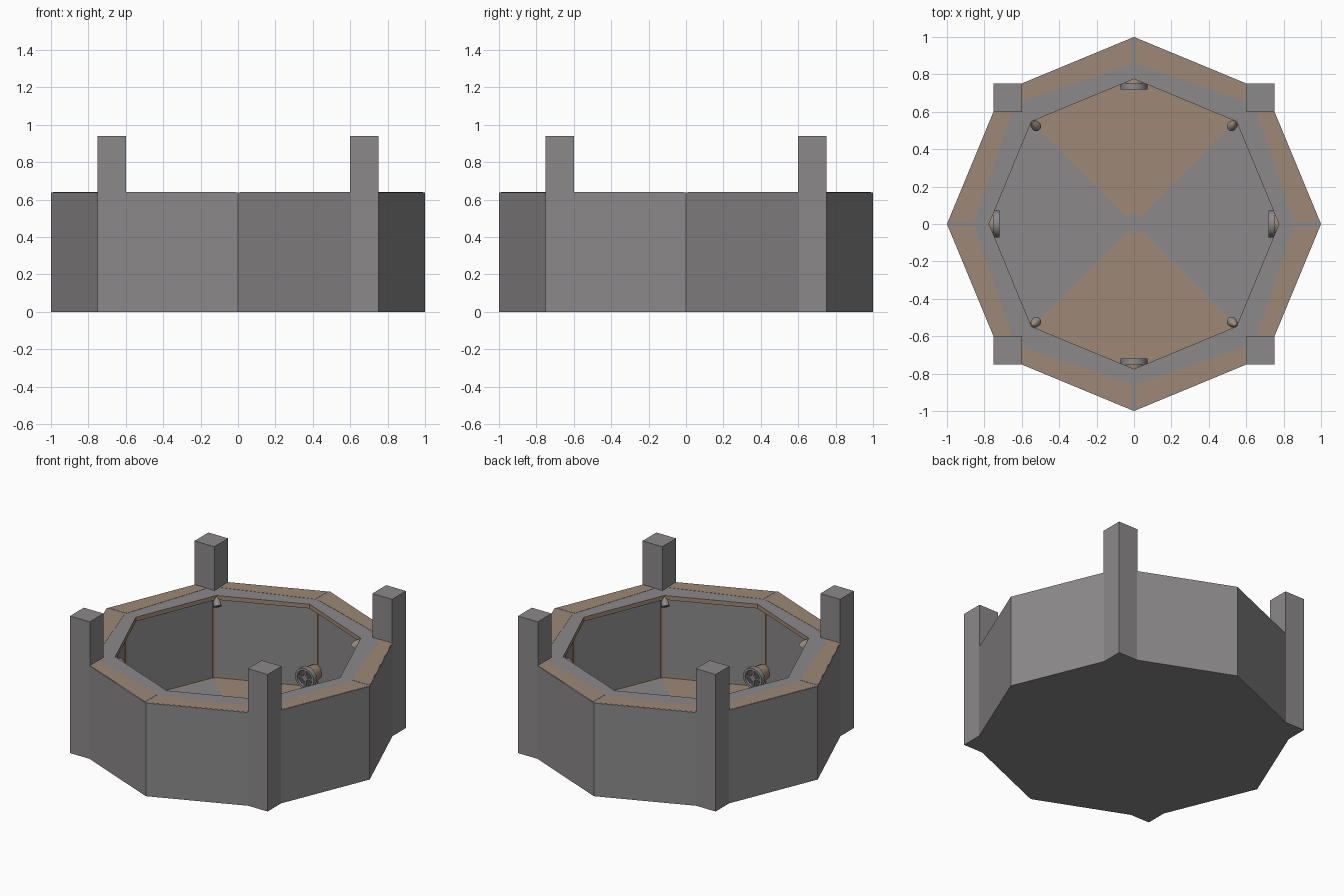
import bpy, bmesh, math
from mathutils import Vector, Matrix

if "Cube" in bpy.data.objects:
    bpy.data.objects.remove(bpy.data.objects["Cube"])


def material(name, rgb):
    m = bpy.data.materials.new(name)
    m.diffuse_color = (*rgb, 1)
    m.use_nodes = True
    m.node_tree.nodes["Principled BSDF"].inputs["Base Color"].default_value = m.diffuse_color
    return m


STONE = material("grey_stone", (0.26, 0.25, 0.25))
BROWN = material("brown_stone", (0.34, 0.25, 0.18))
DARK = material("dark_grey", (0.09, 0.09, 0.09))


def finish(bm, name, mats, smooth=False):
    bmesh.ops.recalc_face_normals(bm, faces=bm.faces)
    me = bpy.data.meshes.new(name)
    bm.to_mesh(me)
    bm.free()
    for m in mats:
        me.materials.append(m)
    ob = bpy.data.objects.new(name, me)
    bpy.context.collection.objects.link(ob)
    if smooth:
        for p in me.polygons:
            p.use_smooth = True
        me.set_sharp_from_angle(angle=math.radians(40))
    return ob


def box(name, centre, size, mat, angle=0):
    bm = bmesh.new()
    bmesh.ops.create_cube(bm, size=1)
    bmesh.ops.scale(bm, vec=size, verts=bm.verts)
    bmesh.ops.rotate(bm, matrix=Matrix.Rotation(angle, 3, 'Z'), verts=bm.verts)
    bmesh.ops.translate(bm, vec=centre, verts=bm.verts)
    return finish(bm, name, [mat])


def lathe(name, profile, start, axis, n, mats, rule=lambda i: 0):
    """Revolve (distance, radius) points about an axis and cap both ends."""
    bm = bmesh.new()
    rot = Vector(axis).to_track_quat('Z', 'Y')
    rings = []
    for d, r in profile:
        rings.append([bm.verts.new(Vector(start) + rot @ Vector(
            (r * math.cos(2 * math.pi * k / n), r * math.sin(2 * math.pi * k / n), d)))
            for k in range(n)])
    for i in range(len(rings) - 1):
        for k in range(n):
            j = (k + 1) % n
            f = bm.faces.new((rings[i][k], rings[i][j], rings[i + 1][j], rings[i + 1][k]))
            f.material_index = rule(i)
    bm.faces.new(rings[0][::-1])
    bm.faces.new(rings[-1]).material_index = rule(len(rings) - 1)
    return finish(bm, name, mats, True)


# Octagonal basin with an overhanging lip and a wedge-coloured floor
bm = bmesh.new()
profile = [(1, 0), (1, 0.639), (0.775, 0.639), (0.775, 0.61), (0.855, 0.61),
           (0.855, 0.05), (0.855, 0.04), (0.055, 0.04)]
rings = [[bm.verts.new((r * math.cos(k * math.pi / 4), r * math.sin(k * math.pi / 4), z))
          for k in range(8)] for r, z in profile]
for i in range(len(rings) - 1):
    for k in range(8):
        j = (k + 1) % 8
        f = bm.faces.new((rings[i][k], rings[i][j], rings[i + 1][j], rings[i + 1][k]))
        floor_wedge = i == 6 and k in (1, 2, 5, 6)
        f.material_index = 1 if i in (2, 3, 5) or floor_wedge else 0
bm.faces.new(rings[0][::-1])
bm.faces.new(rings[-1])
finish(bm, "basin", [STONE, BROWN])

# Corner posts
for sx in (-1, 1):
    for sy in (-1, 1):
        box("corner_post", (sx * 0.675, sy * 0.675, 0.47), (0.15, 0.15, 0.94), STONE)

# Brown inlays on the rim, two per side of the compass
quad = [(0.012, 0.99), (0.6, 0.747), (0.6, 0.655), (0.012, 0.855)]
for q in range(4):
    for s in (-1, 1):
        bm = bmesh.new()
        f = bm.faces.new([bm.verts.new((s * x, y, 0.637)) for x, y in quad])
        ext = bmesh.ops.extrude_face_region(bm, geom=[f])
        bmesh.ops.translate(bm, vec=(0, 0, 0.0035),
                            verts=[v for v in ext['geom'] if isinstance(v, bmesh.types.BMVert)])
        bmesh.ops.rotate(bm, matrix=Matrix.Rotation(q * math.pi / 2, 3, 'Z'), verts=bm.verts)
        finish(bm, "rim_inlay", [BROWN])

# Brown strips in the inner wall corners
for k in range(8):
    a = k * math.pi / 4
    box("corner_strip", (0.852 * math.cos(a), 0.852 * math.sin(a), 0.325),
        (0.012, 0.02, 0.57), BROWN, a)

# Round lamps low on the four main corners
for k in range(4):
    a = k * math.pi / 2
    out = Vector((math.cos(a), math.sin(a), 0))
    side = Vector((-math.sin(a), math.cos(a), 0))
    start = out * 0.87 + Vector((0, 0, 0.15))
    lathe("lamp", [(0, 0.045), (0.115, 0.062), (0.115, 0.071), (0.15, 0.071),
                   (0.15, 0.055), (0.135, 0.053)],
          start, -out, 20, [STONE, BROWN, DARK],
          lambda i: 1 if i == 0 else (2 if i >= 5 else 0))
    for size in ((0.01, 0.11, 0.012), (0.01, 0.012, 0.11)):
        box("lamp_bar", out * 0.731 + Vector((0, 0, 0.15)), size, STONE, a)
    lathe("lamp_hub", [(0, 0.02), (0.012, 0.02)], out * 0.736 + Vector((0, 0, 0.15)),
          -out, 12, [STONE])

# Small nozzles under the lip at the diagonal corners
for k in range(4):
    a = math.pi / 4 + k * math.pi / 2
    out = Vector((math.cos(a), math.sin(a), 0))
    lathe("nozzle", [(0, 0.006), (0.03, 0.024), (0.06, 0.026)],
          out * 0.77 + Vector((0, 0, 0.63)), -out * 0.6 + Vector((0, 0, -0.8)), 12,
          [STONE, BROWN, DARK], lambda i: (1, 0, 2)[i])
